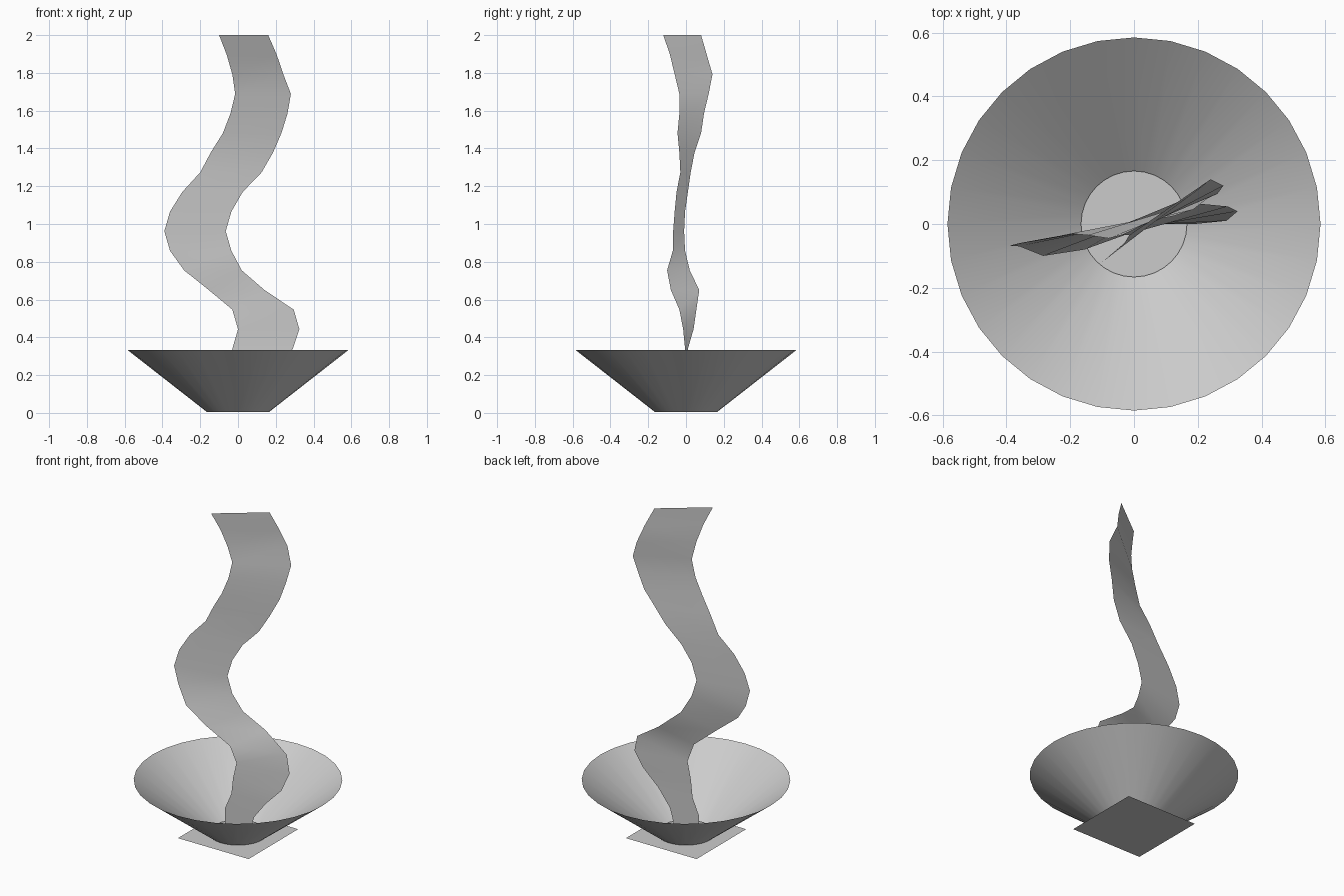
import bpy, bmesh, math

if "Cube" in bpy.data.objects:
    bpy.data.objects.remove(bpy.data.objects["Cube"])

def make_object(name, bm, smooth=True):
    mesh = bpy.data.meshes.new(name)
    bm.to_mesh(mesh)
    bm.free()
    for p in mesh.polygons:
        p.use_smooth = smooth
    ob = bpy.data.objects.new(name, mesh)
    bpy.context.collection.objects.link(ob)
    return ob

# Square ground plate
bm = bmesh.new()
bmesh.ops.create_grid(bm, x_segments=1, y_segments=1, size=0.242)
make_object("base_plate", bm, False)

# Open flared bowl
SIDES = 32
bm = bmesh.new()
rings = []
for radius, z in ((0.166, 0.006), (0.585, 0.333)):
    rings.append([bm.verts.new((radius * math.cos(2 * math.pi * i / SIDES),
                                radius * math.sin(2 * math.pi * i / SIDES), z))
                  for i in range(SIDES)])
for i in range(SIDES):
    j = (i + 1) % SIDES
    bm.faces.new((rings[0][i], rings[0][j], rings[1][j], rings[1][i]))
make_object("bowl", bm)

# Rising wavy ribbon: left x, left y, right x, right y, from the top row down
ROWS = [
    (-0.10, -0.12, 0.16, 0.08), (-0.06, -0.085, 0.205, 0.11),
    (-0.03, -0.06, 0.24, 0.14), (-0.015, -0.035, 0.28, 0.12),
    (-0.04, -0.035, 0.262, 0.095), (-0.08, -0.045, 0.23, 0.08),
    (-0.145, -0.035, 0.185, 0.045), (-0.20, -0.03, 0.125, 0.025),
    (-0.295, -0.05, 0.025, 0.01), (-0.36, -0.06, -0.035, -0.005),
    (-0.39, -0.068, -0.065, -0.01), (-0.36, -0.07, -0.035, -0.005),
    (-0.285, -0.10, 0.02, 0.02), (-0.155, -0.08, 0.14, 0.07),
    (-0.03, -0.035, 0.295, 0.055), (0.0, -0.015, 0.325, 0.04),
    (-0.03, -0.005, 0.29, 0.01), (-0.045, 0.0, 0.19, 0.0),
    (-0.09, 0.0, 0.11, 0.0), (-0.09, 0.0, 0.08, 0.0),
]
STEP = 0.1038
bm = bmesh.new()
pairs = []
for i, (lx, ly, rx, ry) in enumerate(ROWS):
    z = 2.0 - i * STEP
    pairs.append((bm.verts.new((lx, ly, z)), bm.verts.new((rx, ry, z))))
for (l0, r0), (l1, r1) in zip(pairs, pairs[1:]):
    bm.faces.new((l1, r1, r0, l0))
make_object("ribbon", bm)
